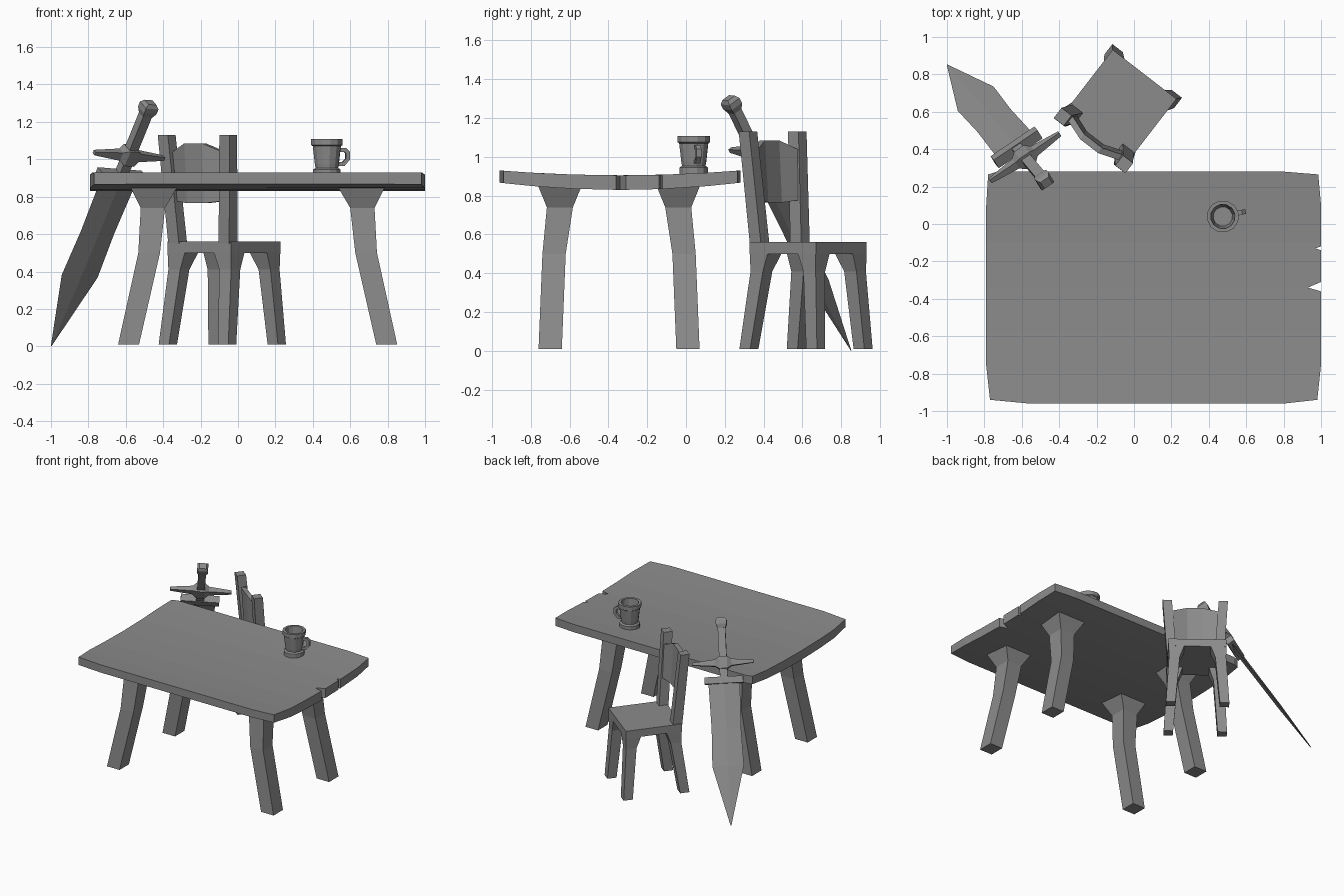
import bpy, bmesh, math
from mathutils import Matrix, Vector

cube = bpy.data.objects.get("Cube")
if cube:
    bpy.data.objects.remove(cube, do_unlink=True)

grey = bpy.data.materials.new("plain_grey")
grey.use_nodes = True
color = (0.26, 0.26, 0.26, 1)
grey.diffuse_color = color
grey.node_tree.nodes["Principled BSDF"].inputs["Base Color"].default_value = color


def finish(name, bm, matrix):
    bm.transform(matrix)
    bmesh.ops.recalc_face_normals(bm, faces=bm.faces)
    mesh = bpy.data.meshes.new(name)
    bm.to_mesh(mesh)
    bm.free()
    mesh.materials.append(grey)
    obj = bpy.data.objects.new(name, mesh)
    bpy.context.collection.objects.link(obj)
    return obj


def loft(name, rings, matrix=Matrix()):
    """Skin a list of equal-sized point rings and cap both ends."""
    bm = bmesh.new()
    rows = [[bm.verts.new(p) for p in ring] for ring in rings]
    n = len(rows[0])
    for a, b in zip(rows, rows[1:]):
        for i in range(n):
            j = (i + 1) % n
            bm.faces.new((a[i], a[j], b[j], b[i]))
    bm.faces.new(rows[0])
    bm.faces.new(rows[-1])
    return finish(name, bm, matrix)


def rect(x, y, z, hx, hy):
    return [(x + hx * a, y + hy * b, z) for a, b in ((-1, -1), (1, -1), (1, 1), (-1, 1))]


def diamond(z, hx, hy):
    return [(hx, 0, z), (0, hy, z), (-hx, 0, z), (0, -hy, z)]


def circle(r, z, n=12):
    return [(r * math.cos(i * math.tau / n), r * math.sin(i * math.tau / n), z) for i in range(n)]


def prism(name, outline, low, high, matrix=Matrix()):
    return loft(name, [[(x, y, z) for x, y in outline] for z in (low, high)], matrix)


# Table top: chipped plank outline, sagging along its middle
outline = [(-0.73, 0.28), (0.8, 0.28), (0.985, 0.265), (1, 0.1), (1, -0.12), (0.97, -0.13),
           (1, -0.14), (1, -0.31), (0.93, -0.34), (1, -0.36), (1, -0.75), (0.98, -0.94),
           (0.8, -0.96), (-0.56, -0.96), (-0.77, -0.94), (-0.79, -0.76), (-0.79, 0.1), (-0.78, 0.265)]
top = prism("table_top", outline, 0, 1)
bm = bmesh.new()
bm.from_mesh(top.data)
for y in (-0.8, -0.58, -0.34, -0.1, 0.12):
    bmesh.ops.bisect_plane(bm, geom=bm.verts[:] + bm.edges[:] + bm.faces[:],
                           plane_co=(0, y, 0), plane_no=(0, 1, 0))
for v in bm.verts:
    s = ((v.co.y + 0.34) / 0.62) ** 2
    v.co.z = 0.905 + 0.025 * s if v.co.z > 0.5 else 0.83 + 0.037 * s
bm.to_mesh(top.data)
bm.free()

# Table legs: bent, with flared collars
table_mid = Matrix.Translation((0.105, -0.345, 0))
for side, sx in (("right", -1), ("left", 1)):
    for end, sy in (("front", -1), ("back", 1)):
        loft(f"table_leg_{end}_{side}", [
            rect(sx * 0.69, sy * 0.355, 0.01, 0.056, 0.06),
            rect(sx * 0.58, sy * 0.335, 0.5, 0.058, 0.06),
            rect(sx * 0.56, sy * 0.305, 0.74, 0.065, 0.067),
            rect(sx * 0.555, sy * 0.305, 0.85, 0.125, 0.112)], table_mid)

# Chair, built facing its own +y and then turned
chair = Matrix.Translation((-0.075, 0.63, 0)) @ Matrix.Rotation(math.atan2(-0.61, 0.79), 4, "Z")
loft("chair_seat", [rect(0, 0, z, 0.215, 0.215) for z in (0.5, 0.56)], chair)
for side, sx in (("left", -1), ("right", 1)):
    for end, sy, foot in (("back", -1, 0.232), ("front", 1, 0.203)):
        loft(f"chair_leg_{end}_{side}", [
            rect(sx * 0.2, sy * foot, 0.01, 0.035, 0.035),
            rect(sx * 0.172, sy * 0.172, 0.41, 0.04, 0.04),
            rect(sx * 0.155, sy * 0.155, 0.51, 0.06, 0.06)], chair)
    loft(f"chair_post_{side}", [
        rect(sx * 0.17, -0.185, 0.55, 0.036, 0.036),
        rect(sx * 0.208, -0.232, 1.13, 0.034, 0.034)], chair)

# Chair back: bowed panel with a raised middle
panel = []
for u, v, low, high in ((-0.19, -0.2, 0.78, 1.03), (-0.06, -0.245, 0.765, 1.085),
                        (0.06, -0.245, 0.765, 1.085), (0.19, -0.2, 0.78, 1.03)):
    panel.append([(u * 0.95, v + 0.03, low), (u * 0.95, v - 0.005, low),
                  (u, v - 0.025, high), (u, v + 0.01, high)])
loft("chair_back", panel, chair)

# Sword: local x across the blade, z from the tip to the pommel
d = Vector((0.344, -0.409, 0.844)).normalized()
w = Vector((0.83, 0.56, -0.06))
w = (w - d * w.dot(d)).normalized()
sword = Matrix.Translation((-0.998, 0.85, 0.003)) @ Matrix((w, d.cross(w), d)).transposed().to_4x4()
loft("sword_blade", [diamond(0, 0.003, 0.003), diamond(0.44, 0.116, 0.015),
                     diamond(0.72, 0.108, 0.016), diamond(1.07, 0.116, 0.018)], sword)
loft("sword_collar", [rect(0, 0, z, 0.142, 0.03) for z in (1.05, 1.1)], sword)
loft("sword_grip", [rect(0, 0, z, 0.028, 0.025) for z in (1.09, 1.48)], sword)
loft("sword_pommel", [rect(0, 0, 1.46, 0.028, 0.026), rect(0, 0, 1.49, 0.04, 0.036),
                      rect(0, 0, 1.52, 0.04, 0.036), rect(0, 0, 1.54, 0.026, 0.024)], sword)
along = sword @ Matrix.Translation((0, 0, 1.205)) @ Matrix.Rotation(math.pi / 2, 4, "Y")
loft("sword_guard", [rect(0, 0, z, h, t) for z, h, t in (
    (-0.225, 0.01, 0.012), (-0.06, 0.025, 0.022), (-0.03, 0.045, 0.04),
    (0.03, 0.045, 0.04), (0.06, 0.025, 0.022), (0.225, 0.01, 0.012))], along)

# Mug: turned profile, open and hollow
mug = Matrix.Translation((0.475, 0.04, 0)) @ Matrix.Rotation(0.22, 4, "Z")
loft("mug", [circle(r, z) for r, z in (
    (0.076, 0.908), (0.076, 0.945), (0.062, 0.953), (0.066, 0.975), (0.077, 1.07),
    (0.086, 1.076), (0.086, 1.108), (0.066, 1.108), (0.062, 1.07), (0.052, 0.96))], mug)
# Mug handle: angular loop standing on edge
handle = [(0.06, 1.06), (0.105, 1.06), (0.125, 1.04), (0.125, 1.0), (0.095, 0.965), (0.06, 0.965),
          (0.06, 0.985), (0.085, 0.985), (0.103, 1.005), (0.103, 1.03), (0.095, 1.04), (0.06, 1.04)]
prism("mug_handle", handle, -0.013, 0.013, mug @ Matrix.Rotation(math.pi / 2, 4, "X"))
